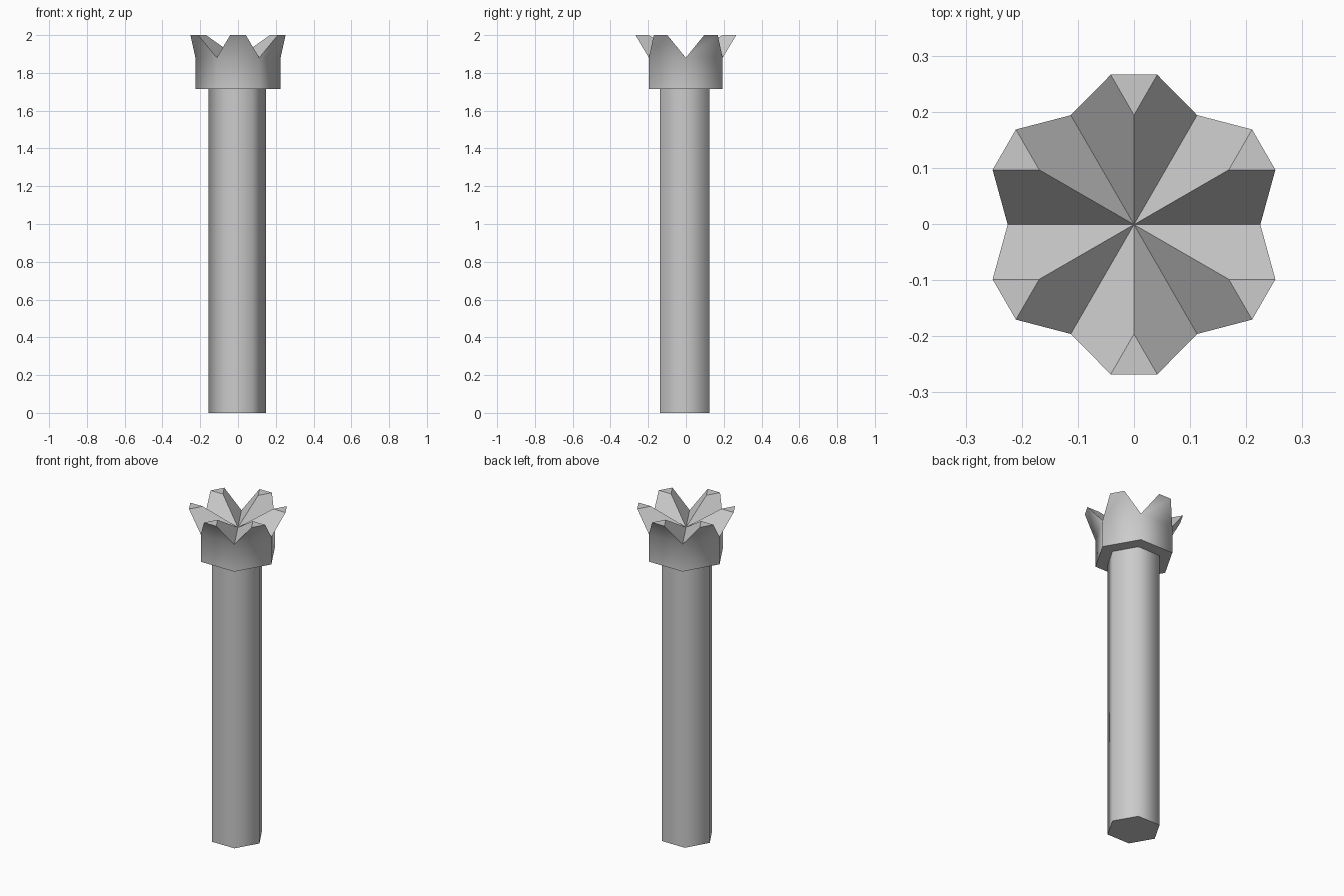
import bpy, bmesh
from math import radians
from mathutils import Matrix, Vector

if "Cube" in bpy.data.objects:
    bpy.data.objects.remove(bpy.data.objects["Cube"])


def rotated(point, k):
    return Matrix.Rotation(radians(60 * k), 3, 'Z') @ Vector(point)


def finish(bm, name, location):
    # Smooth walls, flat caps and facets
    bmesh.ops.remove_doubles(bm, verts=bm.verts, dist=0.0005)
    bmesh.ops.recalc_face_normals(bm, faces=bm.faces)
    for edge in bm.edges:
        edge.smooth = all(f.smooth for f in edge.link_faces)
    mesh = bpy.data.meshes.new(name)
    bm.to_mesh(mesh)
    bm.free()
    obj = bpy.data.objects.new(name, mesh)
    obj.location = location
    bpy.context.collection.objects.link(obj)
    return obj


def add_face(bm, points, k, smooth=False):
    face = bm.faces.new([bm.verts.new(rotated(p, k)) for p in points])
    face.smooth = smooth


def hex_ring(radius, z):
    return [rotated((radius, 0, z), k) for k in range(6)]


# Hexagonal shaft
R_SHAFT, Z_COLLAR = 0.152, 1.715
bm = bmesh.new()
for k in range(6):
    a, b = (R_SHAFT, 0), rotated((R_SHAFT, 0, 0), 1)[:2]
    add_face(bm, [(*a, 0), (*b, 0), (*b, Z_COLLAR), (*a, Z_COLLAR)], k, True)
for z in (0, Z_COLLAR):
    add_face(bm, hex_ring(R_SHAFT, z), 0)
finish(bm, "shaft", (-0.003, -0.007, 0))

# Crown head: hexagonal collar, six flared petals with a pleated hollow inside
R_HEAD, Z_VALLEY, Z_TOP = 0.225, 1.88, 2.0
HALF, APOTHEM, TIP_OUT, TIP_HALF = 0.1125, 0.195, 0.267, 0.0415
bm = bmesh.new()
add_face(bm, hex_ring(R_HEAD, Z_COLLAR), 0)
for k in range(6):
    right, left = (HALF, APOTHEM, Z_VALLEY), (-HALF, APOTHEM, Z_VALLEY)
    tip_r, tip_l = (TIP_HALF, TIP_OUT, Z_TOP), (-TIP_HALF, TIP_OUT, Z_TOP)
    inner, centre = (0, APOTHEM, Z_TOP), (0, 0, Z_VALLEY)
    add_face(bm, [(*right[:2], Z_COLLAR), (*left[:2], Z_COLLAR), left, right], k, True)
    add_face(bm, [right, left, tip_l, tip_r], k, True)
    add_face(bm, [tip_r, tip_l, inner], k)
    add_face(bm, [centre, right, tip_r, inner], k)
    add_face(bm, [centre, inner, tip_l, left], k)
finish(bm, "crown_head", (0, -0.001, 0))
